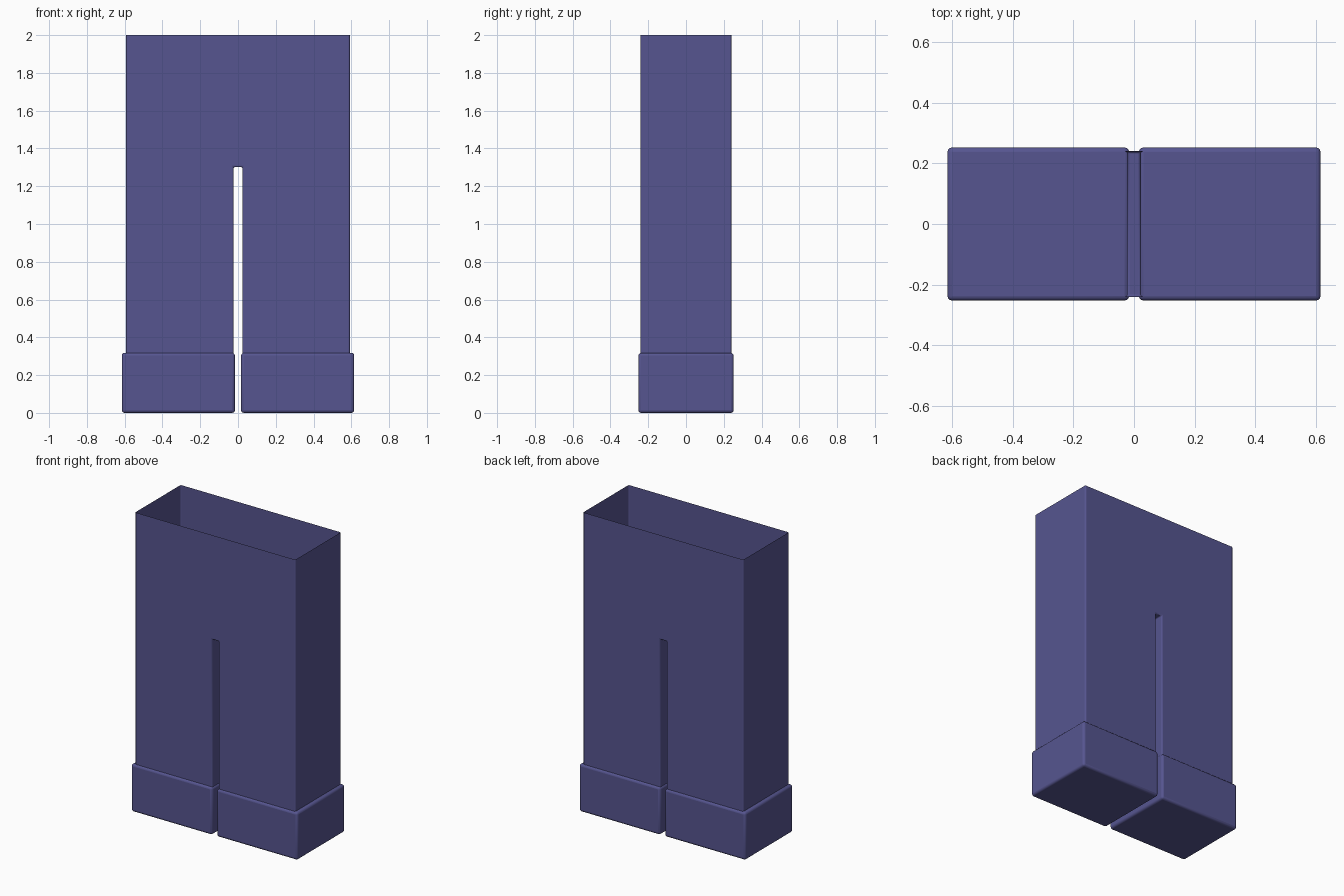
import bpy, bmesh

if "Cube" in bpy.data.objects:
    bpy.data.objects.remove(bpy.data.objects["Cube"])

denim = bpy.data.materials.new("indigo cloth")
denim.diffuse_color = (0.093, 0.091, 0.279, 1)
denim.use_nodes = True
denim.node_tree.nodes["Principled BSDF"].inputs["Base Color"].default_value = denim.diffuse_color


def finish(name, bm, width):
    """Turn a bmesh into a softly rounded, smooth-shaded object."""
    bmesh.ops.recalc_face_normals(bm, faces=bm.faces)
    mesh = bpy.data.meshes.new(name)
    bm.to_mesh(mesh)
    bm.free()
    mesh.materials.append(denim)
    ob = bpy.data.objects.new(name, mesh)
    bpy.context.collection.objects.link(ob)
    bevel = ob.modifiers.new("soft edges", 'BEVEL')
    bevel.width = width
    bevel.segments = 3
    bevel.limit_method = 'ANGLE'
    bpy.context.view_layer.objects.active = ob
    ob.select_set(True)
    bpy.ops.object.shade_smooth_by_angle(angle=0.6)
    ob.select_set(False)
    return ob


# Trousers: thin open shell, waist and leg ends left open
xs = (-0.592, -0.023, 0.023, 0.592)
zs = (0.305, 1.302, 2.0)
half_depth = 0.24
bm = bmesh.new()
grid = {(i, k, s): bm.verts.new((x, s * half_depth, z))
        for i, x in enumerate(xs) for k, z in enumerate(zs) for s in (-1, 1)
        }


def panel(*keys):
    bm.faces.new([grid[key] for key in keys])


# front and back panels, with the gap between the legs
for s in (-1, 1):
    for i in range(3):
        for k in range(2):
            if (i, k) != (1, 0):
                panel((i, k, s), (i + 1, k, s), (i + 1, k + 1, s), (i, k + 1, s))
# outer sides, inner leg sides and crotch
for i in range(4):
    for k in range(2):
        if i in (0, 3) or k == 0:
            panel((i, k, -1), (i, k, 1), (i, k + 1, 1), (i, k + 1, -1))
panel((1, 1, -1), (2, 1, -1), (2, 1, 1), (1, 1, 1))
finish("trousers", bm, 0.008)

# Cuffs: closed rounded boxes around the leg ends
for side, label in ((-1, "left"), (1, "right")):
    bm = bmesh.new()
    bmesh.ops.create_cube(bm, size=1)
    for v in bm.verts:
        v.co = (v.co.x * 0.599 + side * 0.3155, v.co.y * 0.504, (v.co.z + 0.5) * 0.318)
    finish(label + "_cuff", bm, 0.015)
